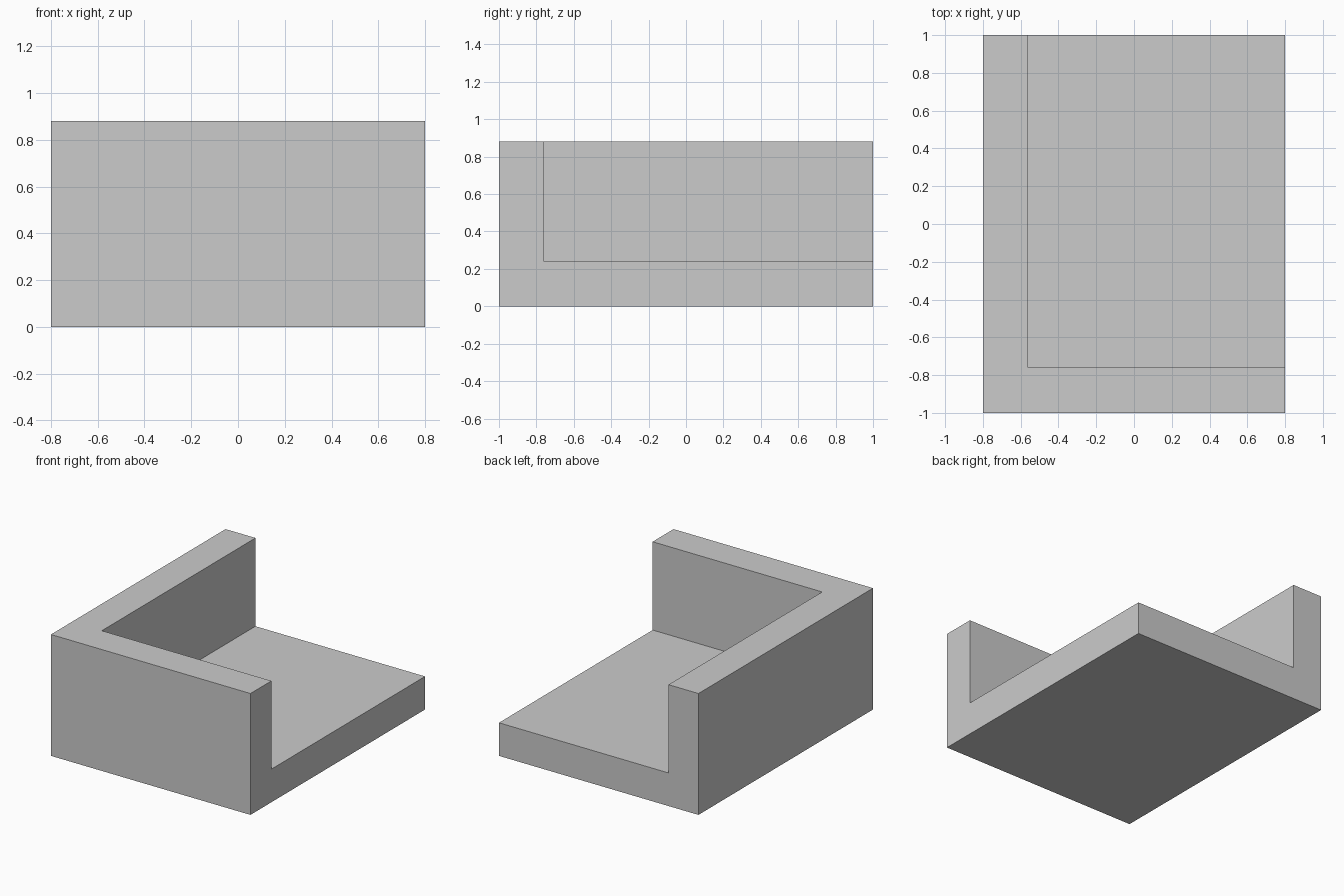
import bpy

# Remove the default cube
default = bpy.data.objects.get("Cube")
if default:
    bpy.data.objects.remove(default, do_unlink=True)

WIDTH, DEPTH, HEIGHT = 1.6, 2.0, 0.88
THICK = 0.24      # floor and both walls
OVER = 0.2        # how far the cutter passes the open sides

grey = bpy.data.materials.new("plain_grey")
grey.use_nodes = True
colour = (0.6, 0.6, 0.6, 1)
grey.diffuse_color = colour
grey.node_tree.nodes["Principled BSDF"].inputs["Base Color"].default_value = colour


def box(name, low, high):
    """Box between two opposite corners."""
    centre = [(a + b) / 2 for a, b in zip(low, high)]
    bpy.ops.mesh.primitive_cube_add(size=1, location=centre)
    obj = bpy.context.object
    obj.name = name
    obj.scale = [b - a for a, b in zip(low, high)]
    bpy.ops.object.transform_apply(location=True, rotation=False, scale=True)
    obj.data.materials.append(grey)
    return obj


# Solid block, and the corner space to take out of it
x, y = WIDTH / 2, DEPTH / 2
bracket = box("corner_bracket", (-x, -y, 0), (x, y, HEIGHT))
cutter = box("corner_cutter", (-x + THICK, -y + THICK, THICK),
             (x + OVER, y + OVER, HEIGHT + OVER))
cutter.hide_render = True

# Cut: leaves the floor, the front wall and the side wall in one piece
cut = bracket.modifiers.new("corner_cut", "BOOLEAN")
cut.operation = "DIFFERENCE"
cut.solver = "EXACT"
cut.object = cutter
bpy.ops.object.select_all(action="DESELECT")
bpy.context.view_layer.objects.active = bracket
bracket.select_set(True)
bpy.ops.object.modifier_apply(modifier=cut.name)
bpy.data.objects.remove(cutter, do_unlink=True)
